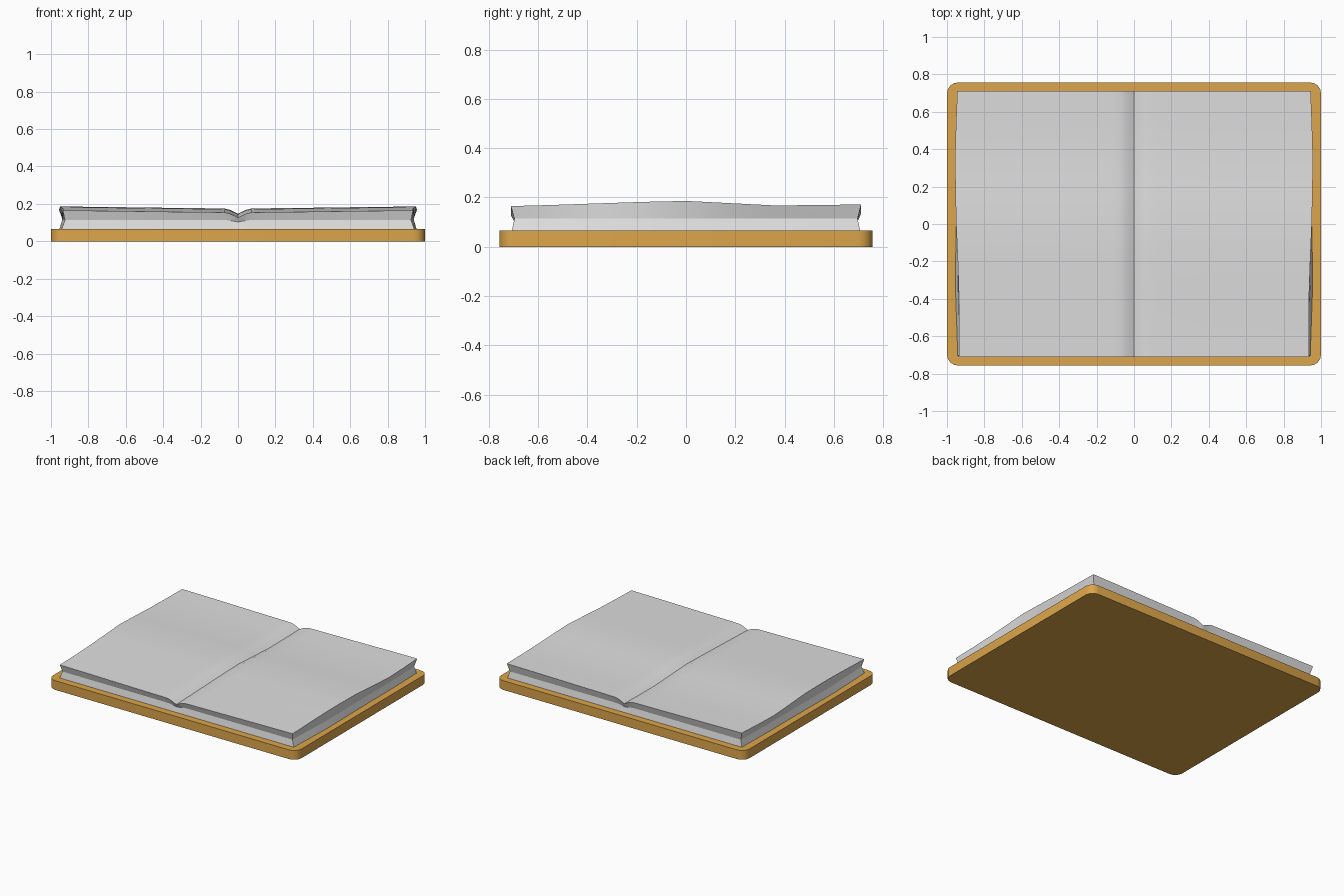
import bpy, bmesh, math

cube = bpy.data.objects.get("Cube")
if cube:
    bpy.data.objects.remove(cube)


def material(name, rgb):
    m = bpy.data.materials.new(name)
    m.use_nodes = True
    m.diffuse_color = (*rgb, 1)
    m.node_tree.nodes["Principled BSDF"].inputs["Base Color"].default_value = (*rgb, 1)
    return m


def make_object(name, bm, mat):
    bmesh.ops.recalc_face_normals(bm, faces=bm.faces)
    mesh = bpy.data.meshes.new(name)
    bm.to_mesh(mesh)
    bm.free()
    mesh.materials.append(mat)
    ob = bpy.data.objects.new(name, mesh)
    bpy.context.collection.objects.link(ob)
    return ob


leather = material("tan cover", (0.72, 0.38, 0.07))
paper = material("white paper", (0.73, 0.73, 0.73))

# Cover: flat slab with rounded vertical corners
HX, HY, THICK = 1.0, 0.757, 0.067
bm = bmesh.new()
bmesh.ops.create_cube(bm, size=1)
for v in bm.verts:
    v.co = (v.co.x * 2 * HX, v.co.y * 2 * HY, (v.co.z + 0.5) * THICK)
upright = [e for e in bm.edges if abs(e.verts[0].co.z - e.verts[1].co.z) > 0.01]
bmesh.ops.bevel(bm, geom=upright, offset=0.06, segments=4, profile=0.5, affect='EDGES')
cover = make_object("book_cover", bm, leather)
for f in cover.data.polygons:
    f.use_smooth = abs(f.normal.z) < 0.5
for e in cover.data.edges:
    a, b = (cover.data.vertices[i].co for i in e.vertices)
    e.use_edge_sharp = abs(a.z - b.z) < 0.01

# Page block: three stacked outlines (bottom, pinched middle, wavy top)
half_x = [0, 0.02, 0.045, 0.075, 0.12, 0.4, 0.7, 1]      # share of half width
dips = [0.038, 0.029, 0.018, 0.011, 0.010, 0.007, 0.003, 0]  # drop toward the gutter
columns = [(-x, d) for x, d in zip(half_x[:0:-1], dips[:0:-1])] + list(zip(half_x, dips))
rows = [-1, -0.75, -0.5, -0.25, 0, 0.25, 0.5, 0.75, 1]
top_z = [0.165, 0.170, 0.176, 0.182, 0.186, 0.177, 0.168, 0.169, 0.172]
top_x = [0.937, 0.936, 0.937, 0.943, 0.951, 0.955, 0.957, 0.952, 0.945]
mid_x = [0.925, 0.932, 0.940, 0.940, 0.938, 0.937, 0.937, 0.935, 0.930]
base_x = [0.943, 0.949, 0.955, 0.954, 0.951, 0.950, 0.950, 0.947, 0.943]
layers = [(base_x, 0.706), (mid_x, 0.696), (top_x, 0.710)]


def page_point(i, j, level):
    widths, depth = layers[level]
    x, dip = columns[i]
    z = (0.065, 0.114 - 0.4 * max(dip - 0.01, 0), top_z[j] - dip)[level]
    return x * widths[j], rows[j] * depth, z


nx, ny = len(columns), len(rows)
rim = [(i, 0) for i in range(nx)] + [(nx - 1, j) for j in range(1, ny)]
rim += [(i, ny - 1) for i in range(nx - 2, -1, -1)] + [(0, j) for j in range(ny - 2, 0, -1)]
bm = bmesh.new()
top = {(i, j): bm.verts.new(page_point(i, j, 2)) for i in range(nx) for j in range(ny)}
rings = [[bm.verts.new(page_point(i, j, k)) for i, j in rim] for k in (0, 1)]
rings.append([top[p] for p in rim])
for i in range(nx - 1):
    for j in range(ny - 1):
        f = bm.faces.new([top[i, j], top[i + 1, j], top[i + 1, j + 1], top[i, j + 1]])
        f.smooth = True
for low, high in zip(rings, rings[1:]):
    for k in range(len(rim)):
        n = (k + 1) % len(rim)
        bm.faces.new([low[k], low[n], high[n], high[k]]).smooth = True
bm.faces.new(rings[0][::-1])

# Crisp gutter, page edges, pinch line and corners
corners = {(0, 0), (nx - 1, 0), (0, ny - 1), (nx - 1, ny - 1)}
corner_ids = [k for k, p in enumerate(rim) if p in corners]
crisp = [(top[nx // 2, j], top[nx // 2, j + 1]) for j in range(ny - 1)]
for ring in rings:
    crisp += list(zip(ring, ring[1:] + ring[:1]))
for low, high in zip(rings, rings[1:]):
    crisp += [(low[k], high[k]) for k in corner_ids]
for pair in crisp:
    bm.edges.get(pair).smooth = False
pages = make_object("page_block", bm, paper)
